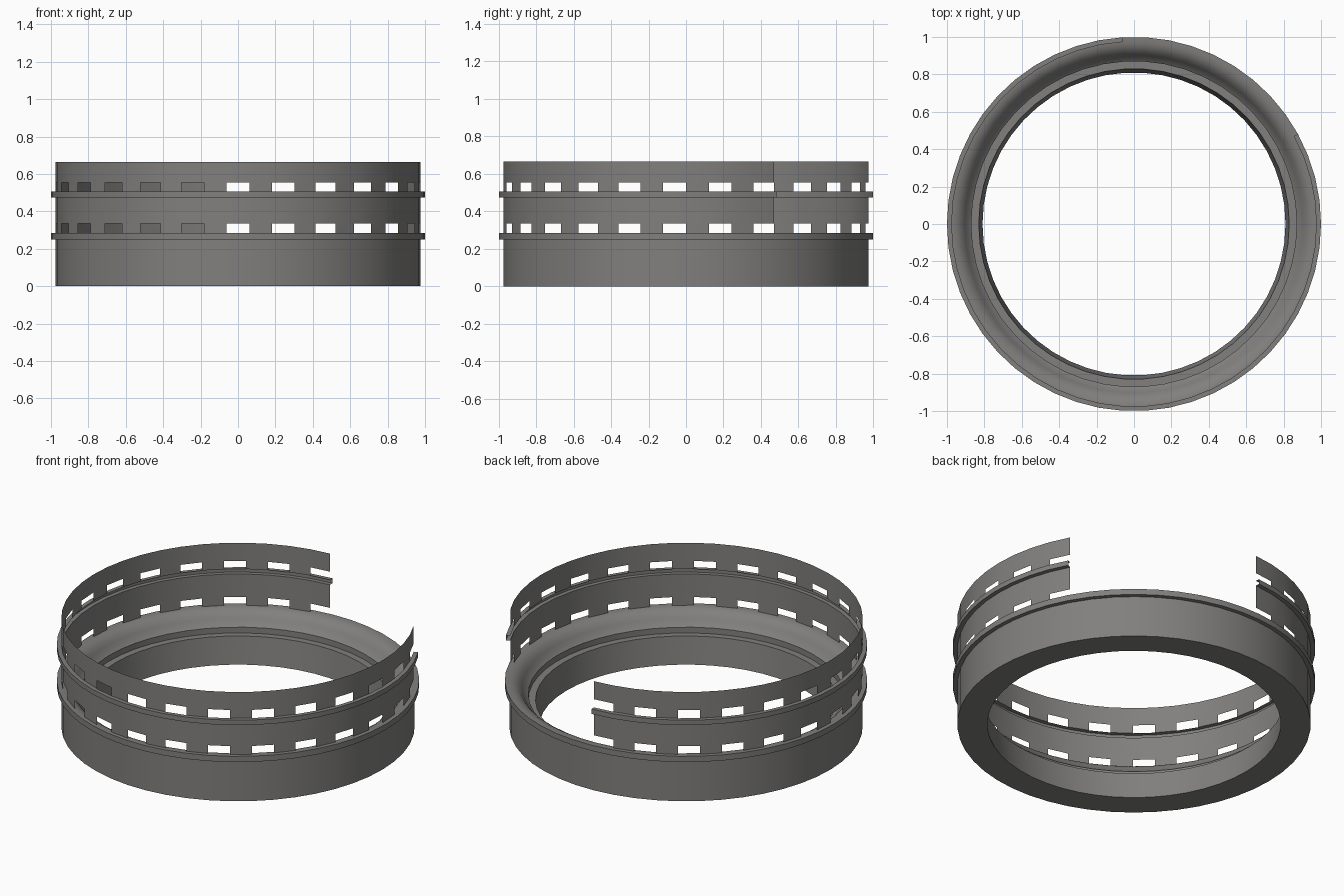
import bpy, bmesh, math

if "Cube" in bpy.data.objects:
    bpy.data.objects.remove(bpy.data.objects["Cube"])

SIDES = 50
STEP = 2 * math.pi / SIDES
START = math.radians(-93.6)      # one facet is centred on the front

grey = bpy.data.materials.new("warm grey")
grey.diffuse_color = (0.22, 0.215, 0.21, 1)
grey.use_nodes = True
grey.node_tree.nodes["Principled BSDF"].inputs["Base Color"].default_value = grey.diffuse_color


def sweep(name, profile, closed, keep):
    """Turn an (r, z) profile round z; keep(column, row) decides which faces exist."""
    bm = bmesh.new()
    grid = [[bm.verts.new((r * math.cos(START + i * STEP),
                           r * math.sin(START + i * STEP), z))
             for r, z in profile] for i in range(SIDES)]
    n = len(profile)
    for i in range(SIDES):
        a, b = grid[i], grid[(i + 1) % SIDES]
        for j in range(n if closed else n - 1):
            k = (j + 1) % n
            if keep(i, j):
                bm.faces.new((a[j], b[j], b[k], a[k]))
    bmesh.ops.delete(bm, geom=[v for v in bm.verts if not v.link_faces], context='VERTS')
    mesh = bpy.data.meshes.new(name)
    bm.to_mesh(mesh)
    bm.free()
    mesh.materials.append(grey)
    ob = bpy.data.objects.new(name, mesh)
    bpy.context.collection.objects.link(ob)
    bpy.ops.object.select_all(action='DESELECT')
    ob.select_set(True)
    bpy.context.view_layer.objects.active = ob
    bpy.ops.object.shade_smooth_by_angle(angle=math.radians(30))
    return ob


# Solid base ring: outer wall, lip, rounded bowl, inner step, bore
base_profile = [
    (0.81, 0), (0.975, 0), (0.975, 0.25), (1.0, 0.25), (1.0, 0.285),
    (0.975, 0.285), (0.95, 0.28), (0.925, 0.265), (0.905, 0.24),
    (0.89, 0.215), (0.87, 0.20), (0.87, 0.165), (0.83, 0.165), (0.82, 0.08),
]
sweep("base_ring", base_profile, True, lambda i, j: True)

# Thin upper wall with folded rib, two window rows and an open gap at the back right
wall_profile = [
    (0.975, 0.285), (0.975, 0.335), (0.975, 0.475), (1.0, 0.475),
    (1.0, 0.505), (0.975, 0.505), (0.975, 0.555), (0.975, 0.665),
]
WINDOW_ROWS = (0, 5)


def wall_face(i, j):
    in_gap = 17 <= i <= 25
    is_window = i % 2 == 0 and j in WINDOW_ROWS
    return not in_gap and not is_window


sweep("windowed_wall", wall_profile, False, wall_face)
